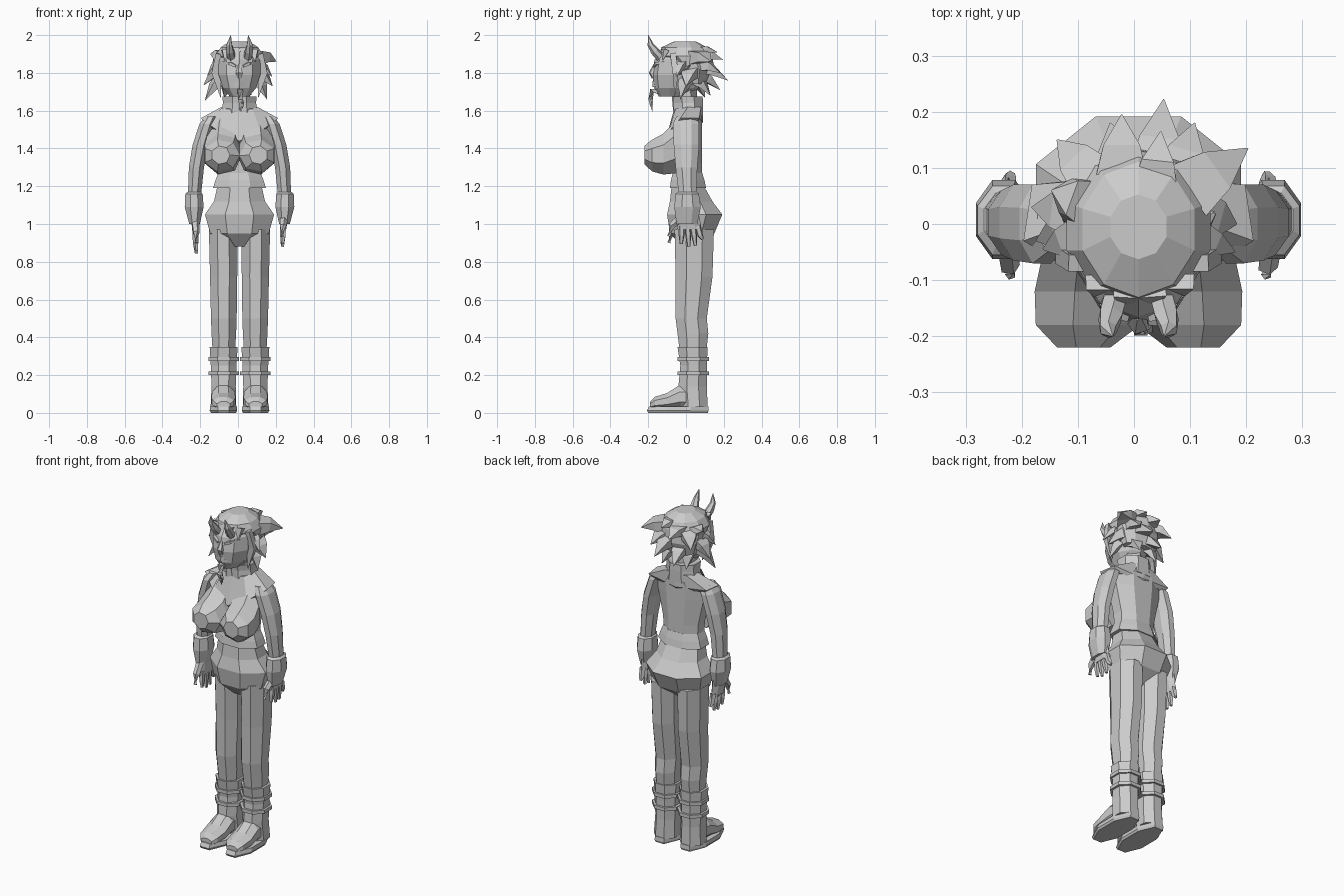
import bpy, bmesh, math
from mathutils import Vector

CX = 0.008  # the body's mirror plane


def skin(name, rings):
    """Bridge equal-sized rings of points into a closed flat-shaded mesh."""
    bm = bmesh.new()
    vs = [[bm.verts.new((p[0] + CX, p[1], p[2])) for p in r] for r in rings]
    n = len(rings[0])
    for a, b in zip(vs, vs[1:]):
        for i in range(n):
            j = (i + 1) % n
            bm.faces.new((a[i], a[j], b[j], b[i]))
    bm.faces.new(vs[0])
    bm.faces.new(vs[-1])
    bmesh.ops.recalc_face_normals(bm, faces=bm.faces)
    me = bpy.data.meshes.new(name)
    bm.to_mesh(me)
    bm.free()
    ob = bpy.data.objects.new(name, me)
    bpy.context.collection.objects.link(ob)
    return ob


def circle(n):
    """Polygon whose flat sides touch the unit square."""
    k = 1 / math.cos(math.pi / n)
    return [(k * math.cos(math.tau * (i + .5) / n), k * math.sin(math.tau * (i + .5) / n)) for i in range(n)]


def stack(name, rows, n=8, s=1):
    """Horizontal rings: z, centre x, half width, front y, back y."""
    return skin(name, [[(s * (cx + rx * a), (f + b) / 2 + (b - f) / 2 * c, z) for a, c in circle(n)]
                       for z, cx, rx, f, b in rows])


def along_y(name, rows, n=8, s=1):
    """Rings facing y: y, centre x, half width, bottom z, top z."""
    return skin(name, [[(s * (cx + rx * a), y, (lo + hi) / 2 + (hi - lo) / 2 * c) for a, c in circle(n)]
                       for y, cx, rx, lo, hi in rows])


def tube(name, path, radii, n=5, flat=1.0):
    """Tapered polygon tube through points."""
    pts = [Vector(p) for p in path]
    rings = []
    for i, p in enumerate(pts):
        d = (pts[min(i + 1, len(pts) - 1)] - pts[max(i - 1, 0)]).normalized()
        u = d.cross(Vector((0, 0, 1)) if abs(d.z) < .9 else Vector((0, 1, 0))).normalized()
        v = d.cross(u)
        rings.append([p + radii[i] * (a * u + flat * c * v) for a, c in circle(n)])
    return skin(name, rings)


# Torso, jacket hem, hips
stack("torso", [(1.2, 0, .11, -.07, .085), (1.32, 0, .115, -.07, .085), (1.48, 0, .15, -.075, .085),
                (1.56, 0, .16, -.06, .085), (1.62, 0, .085, -.05, .085)])
stack("jacket_hem", [(1.19, 0, .14, -.085, .107), (1.23, 0, .128, -.08, .098), (1.27, 0, .112, -.07, .086)])
stack("hips", [(.88, 0, .05, -.02, .06), (.95, 0, .155, -.085, .15), (1.05, 0, .183, -.1, .192),
               (1.12, 0, .135, -.085, .14), (1.21, 0, .115, -.075, .09)])

# Collar, neck and pointed shoulder cape
stack("collar", [(1.57, 0, .1, -.065, .09), (1.64, 0, .088, -.065, .09), (1.675, 0, .09, -.07, .088),
                 (1.67, 0, .07, -.05, .07)])
stack("neck", [(1.6, 0, .055, -.06, .05), (1.72, 0, .055, -.07, .05)], 6)


def both_sides(half):
    return half + [(-x, y, z) for x, y, z in reversed(half[1:-1])]


upper = both_sides([(0, -.065, 1.6), (.07, -.055, 1.61), (.095, .01, 1.62), (.07, .08, 1.62), (0, .09, 1.62)])
lower = both_sides([(0, -.11, 1.44), (.11, -.09, 1.49), (.205, -.03, 1.56), (.19, .07, 1.56), (0, .09, 1.54)])
skin("shoulder_cape", [upper, lower, [(x * .9, y * .85, z - .02) for x, y, z in lower]])

for s, side in ((1, "right"), (-1, "left")):
    # Bust
    along_y("bust_" + side, [(-.05, .085, .085, 1.28, 1.54), (-.12, .09, .095, 1.27, 1.47),
                             (-.18, .095, .088, 1.285, 1.44), (-.22, .1, .045, 1.32, 1.41)], 7, s)
    # Trouser leg
    stack("leg_" + side, [(.3, .083, .058, -.03, .105), (.42, .083, .065, -.045, .118), (.5, .083, .068, -.055, .11),
                          (.72, .084, .072, -.055, .14), (.97, .086, .076, -.06, .148)], 8, s)
    # Boot shaft and straps
    stack("boot_shaft_" + side, [(.03, .085, .068, -.03, .115), (.14, .084, .064, -.04, .11),
                                 (.25, .084, .068, -.03, .11), (.35, .084, .074, -.045, .115)], 8, s)
    for z in (.285, .21):
        stack("boot_strap_" + side, [(z - .01, .083, .081, -.045, .122), (z + .01, .083, .081, -.045, .122)], 8, s)
    # Boot foot and sole
    along_y("boot_foot_" + side, [(-.19, .085, .035, .02, .06), (-.165, .085, .056, .02, .085),
                                  (-.1, .085, .064, .02, .105), (-.03, .085, .06, .02, .15),
                                  (.06, .085, .055, .02, .14)], 8, s)
    stack("boot_sole_" + side, [(.0, .085, .066, -.2, .115), (.012, .085, .073, -.207, .12),
                                (.035, .085, .07, -.195, .118)], 8, s)
    # Sleeve and cuff
    stack("sleeve_" + side, [(1.13, .24, .034, -.035, .055), (1.3, .228, .04, -.055, .06),
                             (1.42, .206, .042, -.065, .07), (1.53, .172, .04, -.07, .07),
                             (1.57, .15, .03, -.05, .055)], 8, s)
    stack("cuff_" + side, [(1.0, .238, .028, -.05, .06), (1.09, .24, .05, -.062, .078),
                           (1.16, .241, .046, -.055, .068), (1.17, .24, .035, -.04, .055)], 8, s)
    # Hand with four fingers and a thumb, one hand hanging lower
    drop = 0 if s > 0 else -.035
    stack("palm_" + side, [(.97 + drop, .232, .015, -.035, .075), (1.05, .235, .024, -.045, .06)], 6, s)
    for y0, y1, tip in ((-.022, -.025, .895), (.008, .015, .88), (.036, .05, .885), (.062, .088, .92)):
        tube("finger_" + side, [(s * .232, y0, .99 + drop), (s * .231, (y0 + y1) / 2, .94 + drop),
                                (s * .228, y1, tip + drop)], [.014, .013, .007], 5)
    tube("thumb_" + side, [(s * .235, -.03, 1.03 + drop / 2), (s * .23, -.075, .99 + drop),
                           (s * .228, -.09, .935 + drop)], [.018, .015, .008], 5)
    # Horn, brow and ear
    tube("horn_" + side, [(s * .04, -.125, 1.87), (s * .05, -.165, 1.915), (s * .054, -.188, 1.95), (s * .046, -.2, 2.0)],
         [.02, .02, .014, .001], 6)
    tube("brow_" + side, [(s * .02, -.168, 1.835), (s * .05, -.158, 1.85), (s * .085, -.115, 1.855)], [.006, .008, .004], 4)
    tube("ear_" + side, [(s * .09, -.02, 1.8), (s * .135, .02, 1.84)], [.03, .004], 5, .5)
    # Locks framing the face
    tube("side_lock_" + side, [(s * .1, -.07, 1.9), (s * .122, -.055, 1.8), (s * .1, -.06, 1.67)], [.025, .026, .001], 4, .6)

# Head, nose, lips
stack("head", [(1.675, 0, .05, -.14, .02), (1.72, 0, .088, -.162, .06), (1.79, 0, .11, -.172, .09),
               (1.87, 0, .112, -.16, .1), (1.93, 0, .08, -.12, .08)], 10)
tube("nose", [(0, -.165, 1.845), (0, -.178, 1.8), (0, -.168, 1.775)], [.006, .016, .012], 5)
for z in (1.748, 1.733):
    tube("lip", [(-.045, -.145, z), (0, -.168, z), (.045, -.145, z)], [.003, .009, .003], 4)
# Forked chin strand
tube("chin_beard", [(0, -.145, 1.7), (.004, -.18, 1.705), (.004, -.187, 1.66), (.008, -.178, 1.595)],
     [.012, .014, .012, .001], 4)
tube("chin_beard_fork", [(.002, -.187, 1.67), (.018, -.187, 1.64), (.016, -.18, 1.61)], [.009, .007, .001], 4)

# Hair cap
stack("hair_cap", [(1.74, 0, .1, .0, .1), (1.82, 0, .122, -.05, .13), (1.89, 0, .128, -.135, .125),
                   (1.935, 0, .1, -.125, .105), (1.967, 0, .05, -.06, .05)], 10)
# Swept hair spikes: base, tip, width
spikes = [((-.1, 0, 1.77), (-.182, -.03, 1.655), .04), ((-.1, .02, 1.82), (-.19, .03, 1.735), .045),
          ((-.1, -.02, 1.85), (-.17, -.045, 1.785), .035), ((-.1, .04, 1.88), (-.155, .06, 1.9), .045),
          ((.09, .06, 1.88), (.195, .135, 1.86), .055), ((.1, .02, 1.8), (.175, .0, 1.73), .045),
          ((.1, .0, 1.76), (.145, -.03, 1.66), .035), ((.1, -.02, 1.85), (.172, -.05, 1.78), .03),
          ((-.08, .08, 1.87), (-.145, .15, 1.82), .045), ((-.03, .09, 1.89), (-.03, .195, 1.87), .045),
          ((.03, .08, 1.83), (.045, .222, 1.76), .05), ((.07, .08, 1.84), (.1, .18, 1.8), .045),
          ((-.03, .07, 1.79), (-.05, .18, 1.71), .045), ((.04, .06, 1.76), (.06, .13, 1.68), .04),
          ((-.06, .05, 1.76), (-.08, .1, 1.67), .04), ((.03, .07, 1.91), (.04, .165, 1.91), .04)]
for base, tip, w in spikes:
    mid = [b * .55 + t * .45 for b, t in zip(base, tip)]
    mid[2] += .012
    tube("hair_spike", [base, mid, tip], [w, w * .72, .001], 4, .65)
# Fringe points over the forehead
for x in (-.07, -.02, .025, .075):
    tube("fringe", [(x, -.125 + abs(x) * .3, 1.92), (x * 1.1, -.165 + abs(x) * .5, 1.86)], [.024, .001], 4, .6)
